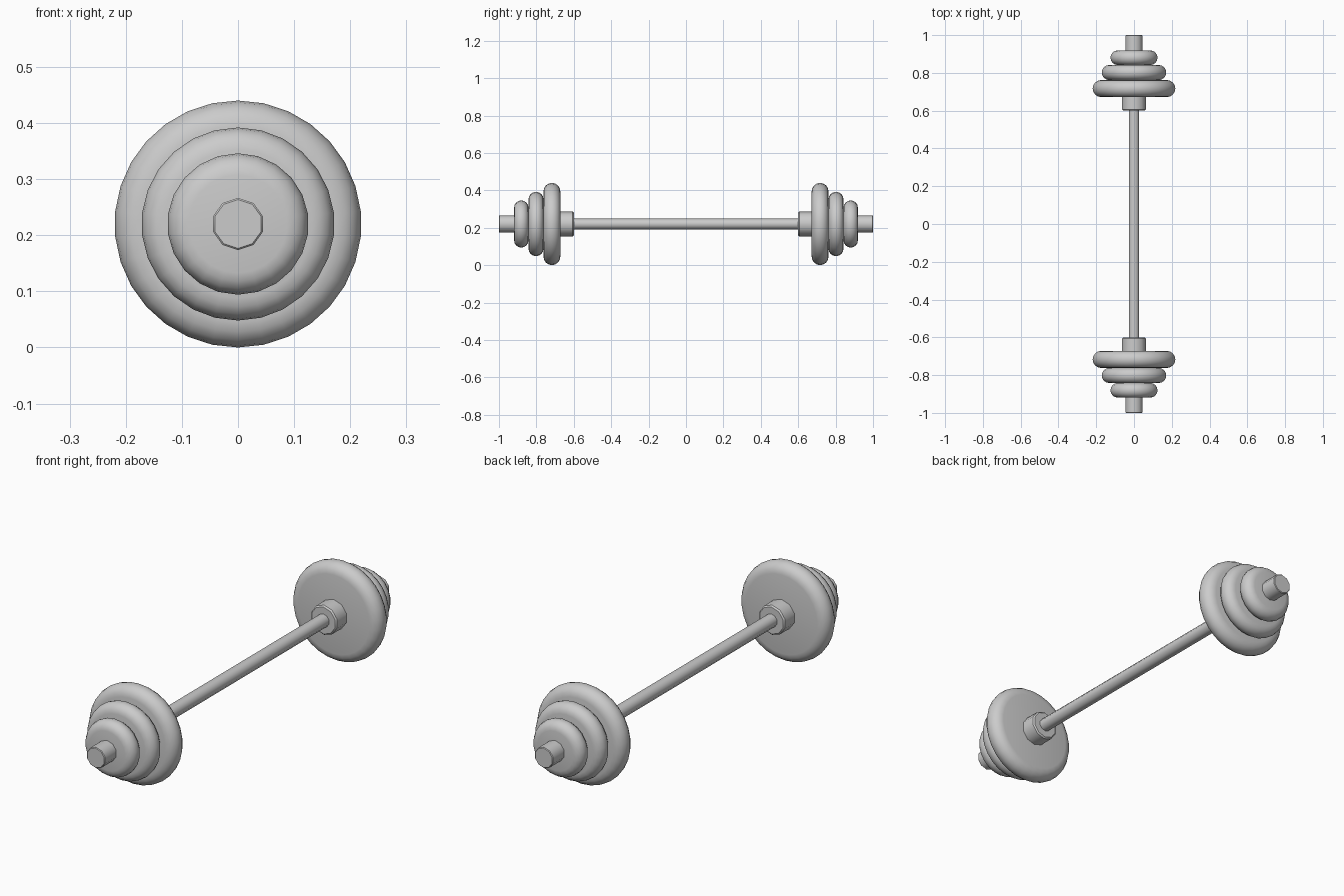
import bpy, bmesh
from math import sin, cos, pi, radians

if "Cube" in bpy.data.objects:
    bpy.data.objects.remove(bpy.data.objects["Cube"])

AXIS_Z = 0.22   # height of the bar's centre line


def lathe(name, profile, sides, angle=40):
    """Spin (radius, y) points around the bar axis; a corner points straight up."""
    bm = bmesh.new()
    rings = []
    for r, y in profile:
        rings.append([bm.verts.new((r * sin(2 * pi * i / sides), y,
                                    AXIS_Z + r * cos(2 * pi * i / sides)))
                      for i in range(sides)])
    for a, b in zip(rings, rings[1:]):
        for i in range(sides):
            j = (i + 1) % sides
            bm.faces.new((a[i], a[j], b[j], b[i]))
    bm.faces.new(rings[0])
    bm.faces.new(rings[-1])
    bmesh.ops.recalc_face_normals(bm, faces=bm.faces)
    mesh = bpy.data.meshes.new(name)
    bm.to_mesh(mesh)
    bm.free()
    obj = bpy.data.objects.new(name, mesh)
    bpy.context.collection.objects.link(obj)
    bpy.ops.object.select_all(action='DESELECT')
    obj.select_set(True)
    bpy.context.view_layer.objects.active = obj
    bpy.ops.object.shade_smooth_by_angle(angle=radians(angle))
    return obj


def plate_profile(r, y0, y1, steps=8):
    """Disc with a fully rounded rim."""
    h, mid = (y1 - y0) / 2, (y0 + y1) / 2
    return [(r - h + h * cos(t), mid + h * sin(t))
            for t in (-pi / 2 + pi * k / steps for k in range(steps + 1))]


def rod_profile(r, y0, y1, bevel):
    return [(r - bevel, y0), (r, y0 + bevel), (r, y1 - bevel), (r - bevel, y1)]


# Long grip bar
lathe("bar", [(0.029, -0.68), (0.029, 0.68)], 10)

# One loaded end, mirrored to the other side
parts = [
    lathe("collar", rod_profile(0.066, 0.60, 0.69, 0.006), 10),
    lathe("large_plate", plate_profile(0.22, 0.672, 0.762), 30),
    lathe("medium_plate", plate_profile(0.172, 0.762, 0.842), 26),
    lathe("small_plate", plate_profile(0.126, 0.842, 0.919), 22),
    lathe("sleeve_end", rod_profile(0.0464, 0.68, 1.0, 0.003), 10),
]
for obj in parts:
    mod = obj.modifiers.new("both_ends", 'MIRROR')
    mod.use_axis = (False, True, False)
